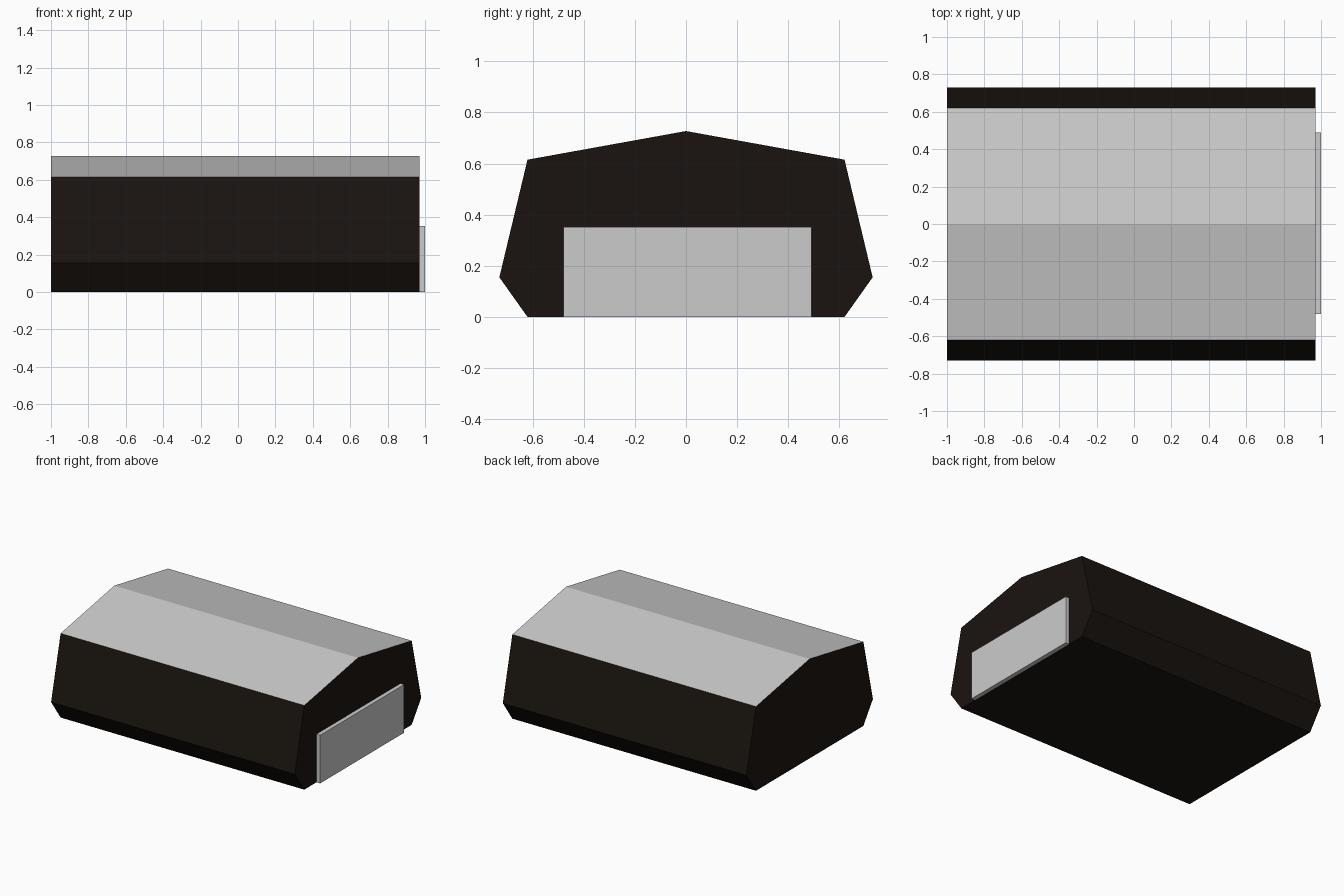
import bpy, bmesh

if "Cube" in bpy.data.objects:
    bpy.data.objects.remove(bpy.data.objects["Cube"])

X0, X1 = -1.0, 0.97


def make_object(name, bm, mat=None):
    bmesh.ops.recalc_face_normals(bm, faces=bm.faces)
    mesh = bpy.data.meshes.new(name)
    bm.to_mesh(mesh)
    bm.free()
    obj = bpy.data.objects.new(name, mesh)
    bpy.context.collection.objects.link(obj)
    if mat:
        mesh.materials.append(mat)
    return obj


black = bpy.data.materials.new("black_cladding")
black.diffuse_color = (0.01, 0.007, 0.005, 1)
black.use_nodes = True
black.node_tree.nodes["Principled BSDF"].inputs["Base Color"].default_value = black.diffuse_color

# Half cross-section from floor to ridge (y, z), mirrored across y = 0
half = [(0.62, 0.0), (0.73, 0.155), (0.62, 0.615)]
ridge = (0.0, 0.727)
profile = half + [ridge] + [(-y, z) for y, z in reversed(half)]

# Walls, gable ends and floor; the two roof slopes are left open
bm = bmesh.new()
back = [bm.verts.new((X0, y, z)) for y, z in profile]
front = [bm.verts.new((X1, y, z)) for y, z in profile]
bm.faces.new(back)
bm.faces.new(front)
n = len(profile)
for i in range(n):
    if i not in (2, 3):
        j = (i + 1) % n
        bm.faces.new((back[i], back[j], front[j], front[i]))
make_object("hall_body", bm, black)

# Grey pitched roof covering the open slopes
bm = bmesh.new()
rows = [[bm.verts.new((x, y, z)) for x in (X0, X1)] for y, z in profile[2:5]]
for a, b in zip(rows, rows[1:]):
    bm.faces.new((a[0], a[1], b[1], b[0]))
roof = make_object("roof", bm)
if roof.data.polygons[0].normal.z < 0:
    roof.data.flip_normals()

# Wide door panel on the right end
bm = bmesh.new()
bmesh.ops.create_cube(bm, size=1)
bmesh.ops.scale(bm, vec=(0.03, 0.97, 0.352), verts=bm.verts)
bmesh.ops.translate(bm, vec=(0.985, 0.005, 0.176), verts=bm.verts)
make_object("door_panel", bm)
